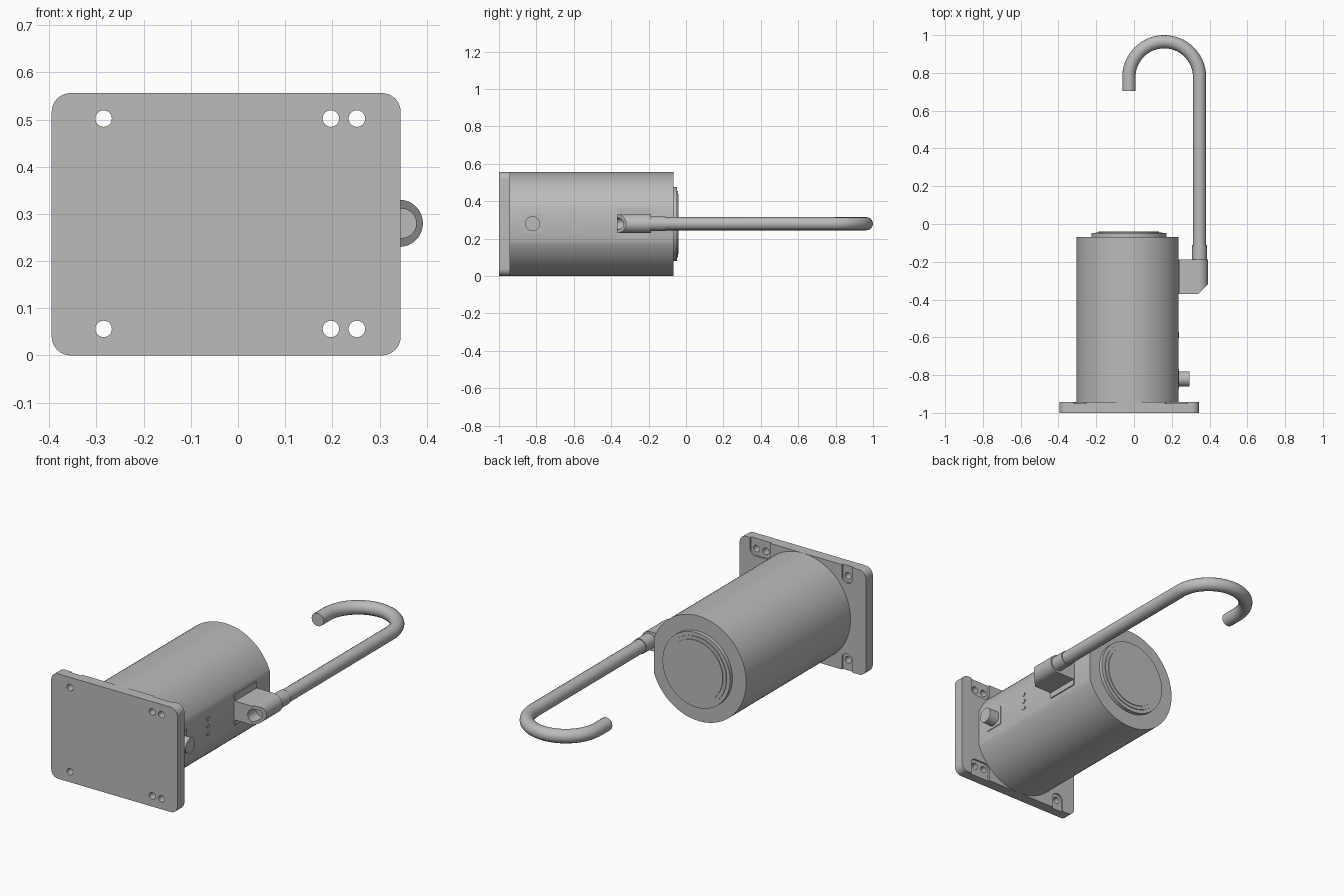
import bpy, bmesh
from math import pi, sin, cos
from mathutils import Matrix, Vector

cube = bpy.data.objects.get("Cube")
if cube:
    bpy.data.objects.remove(cube, do_unlink=True)

grey = bpy.data.materials.new("light grey")
grey.use_nodes = True
colour = (0.5, 0.5, 0.5, 1)
grey.diffuse_color = colour
grey.node_tree.nodes["Principled BSDF"].inputs["Base Color"].default_value = colour

CX, CZ = -0.027, 0.278      # body axis
FLAT = 0.235                # x of the flat side of the body
HOSE_X = 0.347


def finish(name, bm):
    bmesh.ops.recalc_face_normals(bm, faces=bm.faces)
    mesh = bpy.data.meshes.new(name)
    bm.to_mesh(mesh)
    bm.free()
    mesh.materials.append(grey)
    ob = bpy.data.objects.new(name, mesh)
    bpy.context.collection.objects.link(ob)
    return ob


def prism(name, outline, y0, y1):
    """Extrude an x-z outline along y."""
    bm = bmesh.new()
    face = bm.faces.new([bm.verts.new((x, y0, z)) for x, z in outline])
    ext = bmesh.ops.extrude_face_region(bm, geom=[face])["geom"]
    bmesh.ops.translate(bm, vec=(0, y1 - y0, 0),
                        verts=[v for v in ext if isinstance(v, bmesh.types.BMVert)])
    return finish(name, bm)


def box(name, lo, hi):
    return prism(name, [(lo[0], lo[2]), (hi[0], lo[2]), (hi[0], hi[2]), (lo[0], hi[2])], lo[1], hi[1])


def cylinder(name, centre, r, length, axis="Y", n=48):
    """Cylinder starting at centre and running along +axis."""
    bm = bmesh.new()
    bmesh.ops.create_cone(bm, cap_ends=True, segments=n, radius1=r, radius2=r, depth=length)
    direction = Vector((0, 1, 0) if axis == "Y" else (1, 0, 0))
    turn = direction.to_track_quat("Z", "Y").to_matrix().to_4x4()
    bm.transform(Matrix.Translation(Vector(centre) + direction * length / 2) @ turn)
    return finish(name, bm)


def rounded(x0, x1, z0, z1, r, n=10):
    pts = []
    for k, (x, z) in enumerate([(x1 - r, z1 - r), (x0 + r, z1 - r), (x0 + r, z0 + r), (x1 - r, z0 + r)]):
        for i in range(n + 1):
            a = (k + i / n) * pi / 2
            pts.append((x + r * cos(a), z + r * sin(a)))
    return pts


def cut(ob, cutters):
    for c in cutters:
        c.hide_render = True
        mod = ob.modifiers.new("cut", "BOOLEAN")
        mod.operation, mod.solver, mod.object = "DIFFERENCE", "EXACT", c
        bpy.context.view_layer.objects.active = ob
        bpy.ops.object.modifier_apply(modifier=mod.name)
        bpy.data.objects.remove(c, do_unlink=True)


# Mounting plate with through holes and shallow washer pockets open to the edge
plate = prism("mounting_plate", rounded(-0.395, 0.345, 0, 0.556, 0.04), -1, -0.942)
cutters = []
for x0, x1 in ((-0.318, -0.254), (0.165, 0.284)):
    cutters.append(prism("pocket", rounded(x0, x1, 0.466, 0.66, 0.03), -0.951, -0.9))
    cutters.append(prism("pocket", rounded(x0, x1, -0.1, 0.09, 0.03), -0.951, -0.9))
for x in (-0.285, 0.197, 0.252):
    for z in (0.056, 0.502):
        cutters.append(cylinder("hole", (x, -1.1, z), 0.0175, 0.3, n=32))
cut(plate, cutters)

# Body with one flattened side
body = cylinder("body", (CX, -0.945, CZ), CZ, 0.877, n=96)
cut(body, [box("flat", (FLAT, -1.1, -0.1), (0.5, 0.1, 0.7))])

# Stepped end cap
cylinder("end_ring", (CX, -0.07, CZ), 0.198, 0.022, n=72)
cylinder("end_disc", (CX, -0.05, CZ), 0.16, 0.01, n=72)
groove = cylinder("end_step", (CX, -0.05, CZ), 0.178, 0.006, n=72)

# Hose bracket: rounded block with a slanted front corner and a blind bore
box("bracket_pad", (FLAT - 0.01, -0.37, 0.2), (FLAT + 0.006, -0.19, 0.365))
R = 0.05
arc = [(0.342 + R * cos(a), 0.28 + R * sin(a)) for a in [-pi / 2 + pi * i / 24 for i in range(25)]]
bracket = prism("hose_bracket", [(FLAT - 0.01, 0.33), (FLAT - 0.01, 0.23)] + arc, -0.37, -0.187)
bm = bmesh.new()
bm.from_mesh(bracket.data)
res = bmesh.ops.bisect_plane(bm, geom=bm.verts[:] + bm.edges[:] + bm.faces[:], clear_outer=True,
                             plane_co=(0.392, -0.32, 0), plane_no=(1, -1, 0))
edges = [e for e in res["geom_cut"] if isinstance(e, bmesh.types.BMEdge)]
bmesh.ops.holes_fill(bm, edges=edges)
bmesh.ops.recalc_face_normals(bm, faces=bm.faces)
bm.to_mesh(bracket.data)
bm.free()
cut(bracket, [cylinder("bore", (HOSE_X, -0.5, 0.28), 0.031, 0.2)])

# Hose ferrule and hooked hose
cylinder("hose_ferrule", (HOSE_X, -0.19, 0.28), 0.039, 0.08)
curve = bpy.data.curves.new("hose_path", "CURVE")
curve.dimensions = "3D"
curve.bevel_depth = 0.035
curve.bevel_resolution = 6
curve.use_fill_caps = True
BEND = 0.187
path = [(HOSE_X, -0.15)]
path += [(HOSE_X - BEND + BEND * cos(pi * i / 32), 0.778 + BEND * sin(pi * i / 32)) for i in range(33)]
path += [(HOSE_X - 2 * BEND, 0.705)]
spline = curve.splines.new("POLY")
spline.points.add(len(path) - 1)
for p, (x, y) in zip(spline.points, path):
    p.co = (x, y, 0.28, 1)
tube = bpy.data.objects.new("hose_path", curve)
bpy.context.collection.objects.link(tube)
mesh = bpy.data.meshes.new_from_object(tube.evaluated_get(bpy.context.evaluated_depsgraph_get()))
bpy.data.objects.remove(tube, do_unlink=True)
mesh.materials.clear()
mesh.materials.append(grey)
hose = bpy.data.objects.new("hose", mesh)
bpy.context.collection.objects.link(hose)

# Round socket with pins on a thin pad
SY = -0.82
box("socket_pad", (FLAT - 0.01, SY - 0.052, 0.228), (FLAT + 0.004, SY + 0.052, 0.332))
socket = cylinder("socket", (FLAT - 0.01, SY, 0.28), 0.04, 0.07, "X")
cut(socket, [cylinder("socket_bore", (FLAT + 0.02, SY, 0.28), 0.033, 0.1, "X")])
for i in range(7):
    r = 0.019 if i else 0
    cylinder("socket_pin", (FLAT + 0.01, SY + r * cos(i * pi / 3), 0.28 + r * sin(i * pi / 3)),
             0.0045, 0.04, "X", 12)

# Row of indicator lamps, the outer two with small side dots
for z in (0.24, 0.28, 0.32):
    cylinder("indicator", (FLAT - 0.01, -0.588, z), 0.011, 0.014, "X", 20)
    for dy in (-0.013, 0.013):
        cylinder("indicator_dot", (FLAT - 0.01, -0.588 + dy, z), 0.004, 0.012, "X", 10)

# Smooth shading with sharp edges
bpy.ops.object.select_all(action="DESELECT")
for ob in bpy.context.scene.objects:
    if ob.type == "MESH" and grey.name in ob.data.materials:
        ob.select_set(True)
        bpy.context.view_layer.objects.active = ob
bpy.ops.object.shade_smooth_by_angle(angle=pi / 6)
